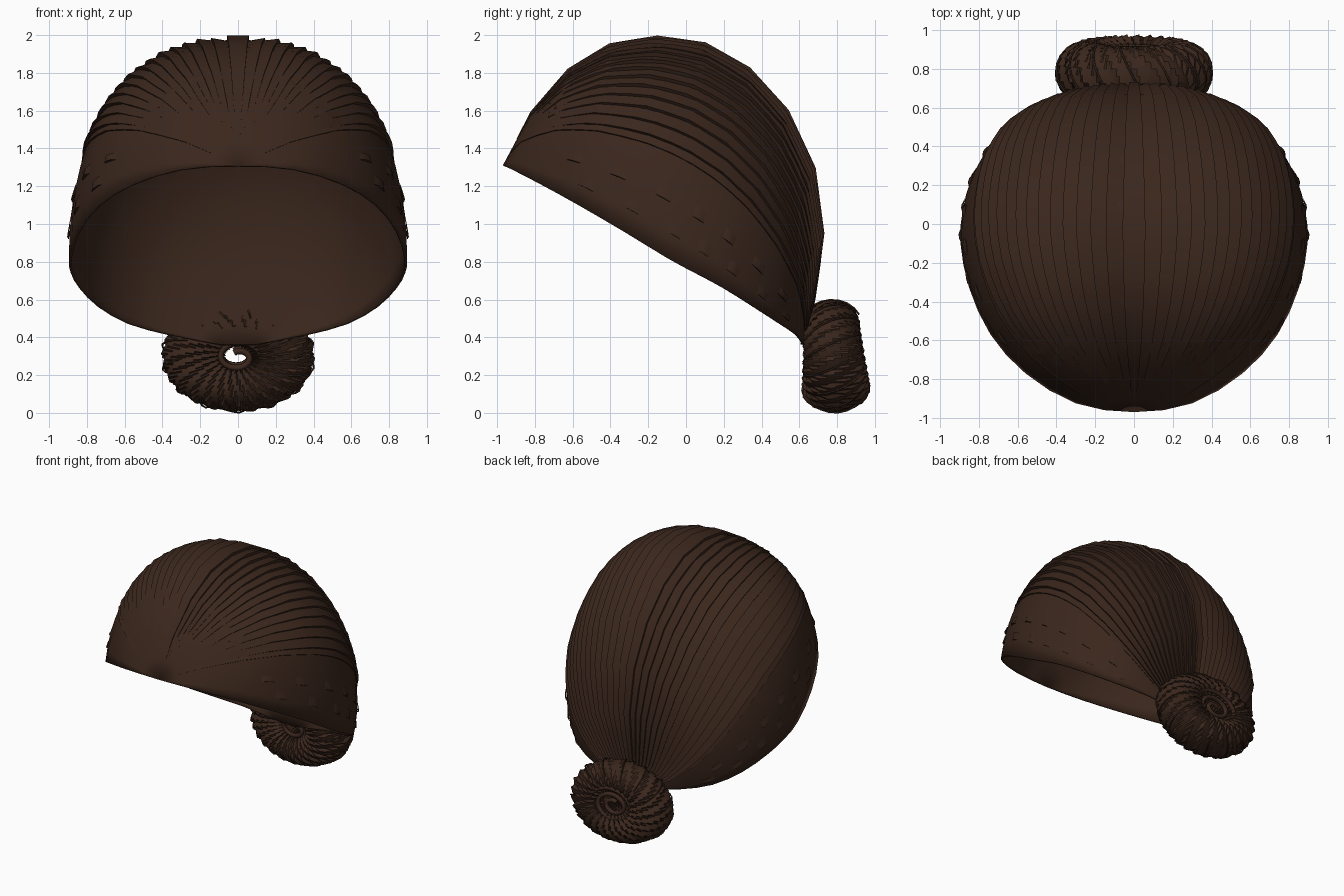
import bpy, math
from math import sin, cos, pi, radians
from mathutils import Vector

if "Cube" in bpy.data.objects:
    bpy.data.objects.remove(bpy.data.objects["Cube"])

mat = bpy.data.materials.new("dark_brown_hair")
mat.diffuse_color = (0.043, 0.020, 0.012, 1)
mat.use_nodes = True
mat.node_tree.nodes["Principled BSDF"].inputs["Base Color"].default_value = mat.diffuse_color


def make(name, verts, faces, angle=30):
    me = bpy.data.meshes.new(name)
    me.from_pydata([tuple(v) for v in verts], [], faces)
    me.materials.append(mat)
    ob = bpy.data.objects.new(name, me)
    bpy.context.collection.objects.link(ob)
    bpy.ops.object.select_all(action='DESELECT')
    ob.select_set(True)
    bpy.context.view_layer.objects.active = ob
    bpy.ops.object.mode_set(mode='EDIT')
    bpy.ops.mesh.select_all(action='SELECT')
    bpy.ops.mesh.remove_doubles(threshold=0.0005)
    bpy.ops.mesh.normals_make_consistent(inside=False)
    bpy.ops.object.mode_set(mode='OBJECT')
    bpy.ops.object.shade_smooth_by_angle(angle=radians(angle))
    return ob


def grid_faces(rows, cols, base=0, wrap=False):
    f = []
    for i in range(rows if wrap else rows - 1):
        for j in range(cols if wrap else cols - 1):
            a, b = i, (i + 1) % rows
            c, d = j, (j + 1) % cols
            f.append([base + a * cols + c, base + a * cols + d,
                      base + b * cols + d, base + b * cols + c])
    return f


# Centre line (y, z) and side rim (x, y, z), both from hairline to nape
CENTRE = [(-.97, 1.31), (-.82, 1.59), (-.62, 1.81), (-.40, 1.935), (-.15, 1.975), (.10, 1.94),
          (.33, 1.81), (.53, 1.59), (.67, 1.29), (.715, .95), (.67, .6), (.62, .36)]
RIM = [(0, -.97, 1.31), (.30, -.925, 1.29), (.56, -.77, 1.21), (.74, -.57, 1.10), (.85, -.33, .96),
       (.895, -.10, .82), (.885, .05, .74), (.84, .20, .66), (.74, .36, .56), (.58, .50, .47),
       (.36, .59, .41), (.10, .63, .36)]
HEAD = Vector((0, -.1, .9))


def smooth_rim(i, f):
    pts = [Vector(RIM[min(max(k, 0), 11)]) for k in range(i - 1, i + 3)]
    if i == 0:   # mirror across the centre so the hairline stays round
        pts[0] = Vector((-RIM[1][0], RIM[1][1], RIM[1][2]))
    a, b, c, d = pts
    return .5 * (2 * b + (c - a) * f + (2 * a - 5 * b + 4 * c - d) * f * f
                 + (3 * b - a - 3 * c + d) * f ** 3)


def surf(t, deg, lift=0.0):
    i = min(int(t), 10)
    f = t - i
    c = Vector((0, *CENTRE[i])).lerp(Vector((0, *CENTRE[i + 1])), f)
    r = smooth_rim(i, f)
    a = radians(abs(deg))
    e = .87 + .15 * min(max((t - 4.5) / 4, 0), 1)   # rounder towards the nape
    s, k = sin(a) ** e, max(cos(a), 0) ** e
    p = Vector((r.x * s * (1 if deg >= 0 else -1),
                r.y + (c.y - r.y) * k, r.z + (c.z - r.z) * k))
    return HEAD + (p - HEAD) * (1 + lift)


# Smooth cap with a thin inner layer
verts = [surf(t / 2, d) for t in range(23) for d in range(-90, 91, 5)]
cap = make("hair_cap", verts, grid_faces(23, 37))
sol = cap.modifiers.new("thickness", 'SOLIDIFY')
sol.thickness = 0.015
sol.offset = -1

# Overlapping combed strands, each lifted along its outer edge
verts, faces = [], []


def strand(d0, d1, t0, t1, low, high, n=12):
    base = len(verts)
    for i in range(n):
        u = i / (n - 1)
        k = min(1, 4 * u, 5 * (1 - u) + .3)
        t = t0 + (t1 - t0) * u
        verts.extend([surf(t, d0, .002), surf(t, d0, .002 + low * k),
                      surf(t, d1, .002 + high * k), surf(t, d1, .0)])
    faces.extend(grid_faces(n, 4, base))


strand(-2.5, 2.5, .5, 11, .02, .02, 22)
for side in (-1, 1):
    for k in range(13):
        d = 2.5 + 4.6 * k
        strand(side * d, side * (d + 4.6), .6 + .11 * k + .25 * (k % 2), 11, .002, .022, 21)
    # ledge where the top layer ends over the side hair
    strand(side * 62, side * 65, .5, 11, .001, .008, 21)
    # short loose tufts above the rim
    for k in range(7):
        t = 2.5 + k
        strand(side * 75, side * 78, t, t + .35, .002, .012, 4)
        strand(side * 82, side * 85, t + .4, t + .75, .002, .010, 4)
make("combed_strands", verts, faces, 25)

# Twisted bun: ring with slanted sawtooth ridges, thinner at the top
BUN = Vector((0, .782, .30))
TILT = radians(4)


def bun_point(ang, rad, y):
    x, z = rad * cos(ang), rad * sin(ang) * .73
    return BUN + Vector((x, y * cos(TILT) - z * sin(TILT), z * cos(TILT) + y * sin(TILT)))


RIDGES, N, M = 24, 168, 24
verts = []
for i in range(N):
    for j in range(M):
        a, b = 2 * pi * i / N, 2 * pi * j / M
        saw = (RIDGES * i / N - 6 * j / M) % 1
        r = .152 + .024 * saw
        verts.append(bun_point(a, .236 + r * cos(b), r * sin(b) * (.96 - .1 * sin(a))))
make("bun_ring", verts, grid_faces(N, M, 0, True), 35)


# Tubes: coils in the bun centre and loose strands round it
def tube(name, paths, radius):
    cu = bpy.data.curves.new(name, 'CURVE')
    cu.dimensions = '3D'
    cu.bevel_depth = radius
    cu.bevel_resolution = 1
    cu.use_fill_caps = True
    for pts in paths:
        sp = cu.splines.new('POLY')
        sp.points.add(len(pts) - 1)
        for q, p in zip(sp.points, pts):
            q.co = (*p, 1)
    cu.materials.append(mat)
    bpy.context.collection.objects.link(bpy.data.objects.new(name, cu))


coils = [[bun_point(i * .3, .19 - .0031 * i, y * (1 - .004 * i)) for i in range(50)]
         for y in (.13, -.10)]
tube("bun_coils", coils, .017)

loose = []
for k in range(14):
    a0 = 2 * pi * k / 14
    loose.append([bun_point(a0 + .06 * j, .236 + .174 * cos(-1.2 + .3 * j),
                            .16 * sin(-1.2 + .3 * j)) for j in range(9)])
tube("bun_loose_strands", loose, .005)
